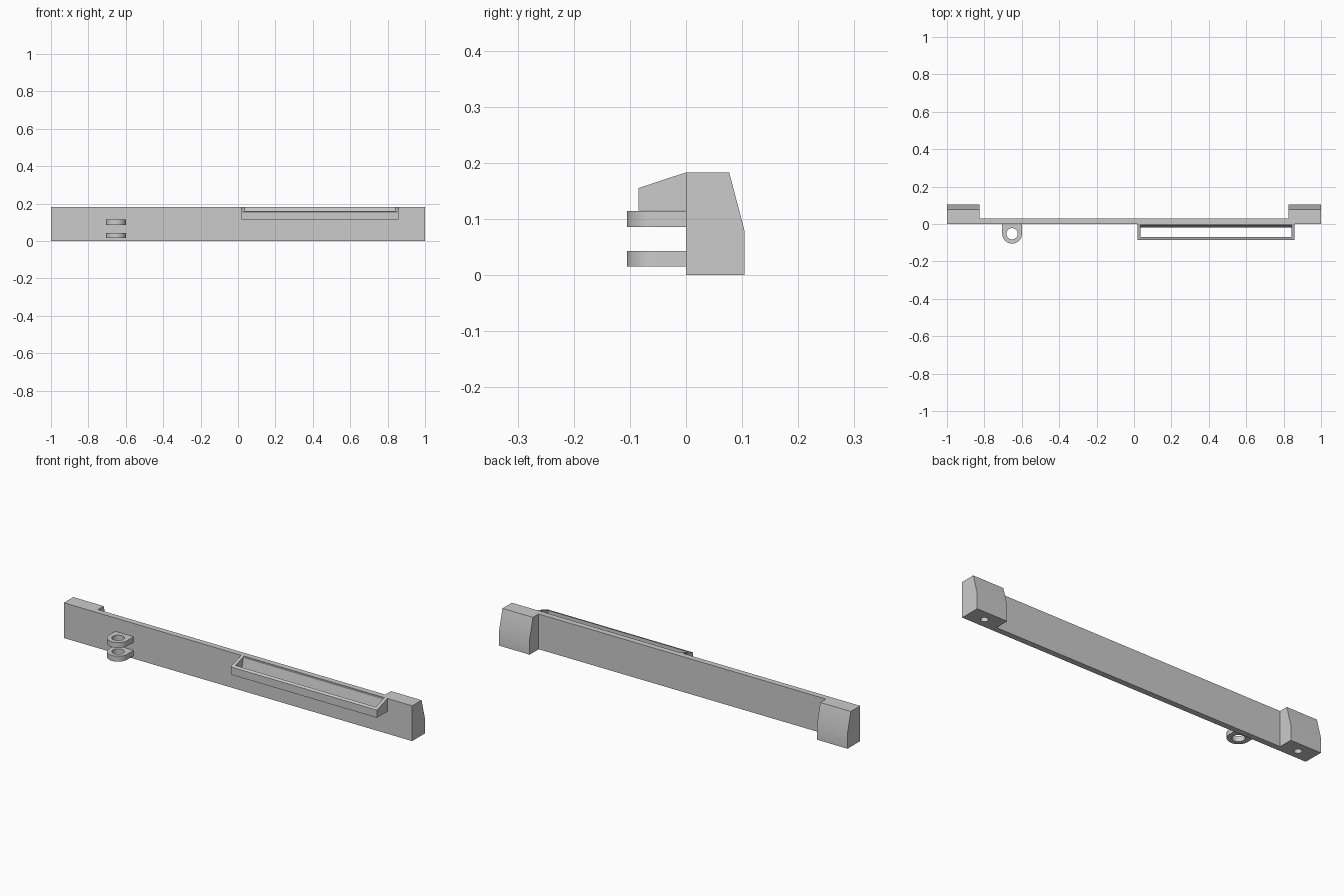
import bpy, bmesh, math
from mathutils import Vector

cube = bpy.data.objects.get("Cube")
if cube:
    bpy.data.objects.remove(cube, do_unlink=True)

grey = bpy.data.materials.new("plain grey")
grey.use_nodes = True
colour = (0.6, 0.6, 0.6, 1)
grey.diffuse_color = colour
grey.node_tree.nodes["Principled BSDF"].inputs["Base Color"].default_value = colour


def prism(name, profile, start, end, axis="x"):
    """Extrude a profile: (y, z) points along x, or (x, y) points along z."""
    place = (lambda p: (start, *p)) if axis == "x" else (lambda p: (*p, start))
    move = Vector((end - start, 0, 0) if axis == "x" else (0, 0, end - start))
    bm = bmesh.new()
    face = bm.faces.new([bm.verts.new(place(p)) for p in profile])
    top = bmesh.ops.extrude_face_region(bm, geom=[face])["geom"]
    bmesh.ops.translate(bm, vec=move, verts=[v for v in top if isinstance(v, bmesh.types.BMVert)])
    bmesh.ops.recalc_face_normals(bm, faces=bm.faces)
    mesh = bpy.data.meshes.new(name)
    bm.to_mesh(mesh)
    bm.free()
    mesh.materials.append(grey)
    obj = bpy.data.objects.new(name, mesh)
    bpy.context.collection.objects.link(obj)
    return obj


def arc(cx, cy, radius, sweep, steps):
    return [(cx + radius * math.cos(sweep * i / steps), cy + radius * math.sin(sweep * i / steps))
            for i in range(steps + 1)]


def drill(obj, x, y, radius, bottom, top):
    circle = arc(x, y, radius, math.tau, 32)[:-1]
    cutter = prism(obj.name + "_cutter", circle, bottom, top, "z")
    cutter.hide_render = True
    cutter.hide_viewport = True
    cut = obj.modifiers.new("hole", "BOOLEAN")
    cut.operation = "DIFFERENCE"
    cut.solver = "EXACT"
    cut.object = cutter
    # Bake the cut, then drop the helper
    bpy.context.view_layer.update()
    graph = bpy.context.evaluated_depsgraph_get()
    mesh = bpy.data.meshes.new_from_object(obj.evaluated_get(graph))
    obj.modifiers.clear()
    obj.data = mesh
    bpy.data.objects.remove(cutter, do_unlink=True)


HEIGHT = 0.183
END = 0.825
parts = []

# Long front plate
parts.append(prism("front_plate", [(0, 0), (0.03, 0), (0.03, HEIGHT), (0, HEIGHT)], -END, END))

# End blocks with a sloped back and a screw hole underneath
block = [(0, 0), (0.104, 0), (0.104, 0.08), (0.077, HEIGHT), (0, HEIGHT)]
for side, name in ((1, "left"), (-1, "right")):
    obj = prism(name + "_end_block", block, side * END, side)
    drill(obj, side * 0.9125, 0.049, 0.018, -0.02, 0.1)
    parts.append(obj)

# Pair of hinge lugs
lug_x, lug_r = -0.652, 0.053
outline = [(lug_x + lug_r, 0)] + arc(lug_x, -0.052, lug_r, -math.pi, 24) + [(lug_x - lug_r, 0)]
for name, low in (("lower_lug", 0.015), ("upper_lug", 0.086)):
    obj = prism(name, outline, low, low + 0.028, "z")
    drill(obj, lug_x, -0.052, 0.03, low - 0.02, low + 0.05)
    parts.append(obj)

# Open tray frame with a sloping rim
left, right, wall, floor = 0.018, 0.857, 0.016, 0.115
front, lip = -0.085, 0.155
slope = (HEIGHT - lip) / -front
cheek = [(0, floor), (front, floor), (front, lip), (0, HEIGHT)]
parts.append(prism("frame_right_end", cheek, left, left + wall))
parts.append(prism("frame_left_end", cheek, right - wall, right))
inner = front + wall
bar = [(front, floor), (inner, floor), (inner, lip + slope * wall), (front, lip)]
parts.append(prism("frame_front_bar", bar, left + wall, right - wall))
rail = [(0, floor), (-0.018, floor), (-0.005, 0.178), (0, 0.18)]
parts.append(prism("frame_back_rail", rail, left + wall, right - wall))

# Smooth the curved faces, keep the corners sharp
bpy.ops.object.select_all(action="DESELECT")
for obj in parts:
    obj.select_set(True)
bpy.context.view_layer.objects.active = parts[0]
bpy.ops.object.shade_smooth_by_angle(angle=math.radians(30))
